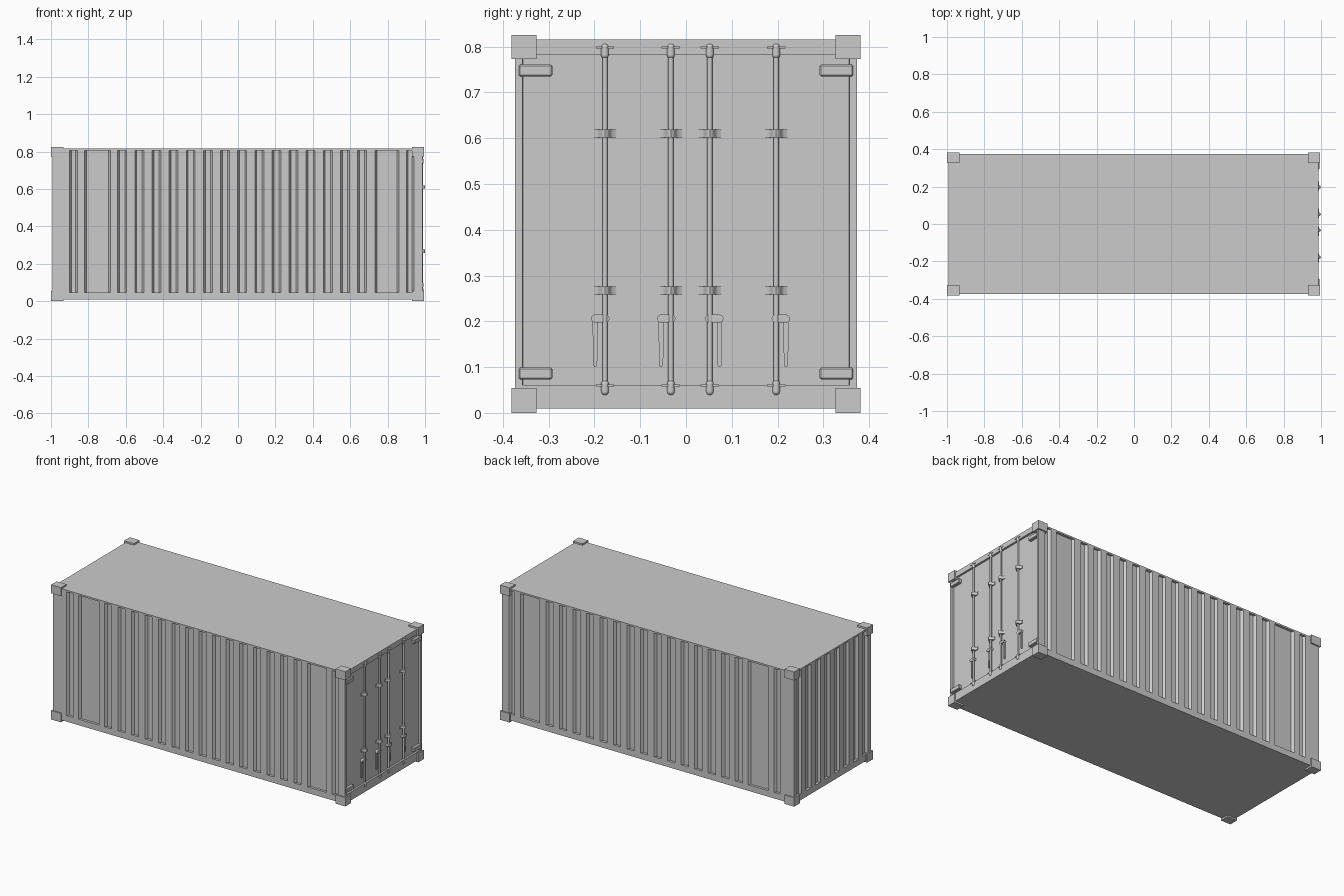
import bpy, bmesh, math
from mathutils import Vector, Matrix

cube = bpy.data.objects.get("Cube")
if cube:
    bpy.data.objects.remove(cube, do_unlink=True)

grey = bpy.data.materials.new("container_grey")
grey.use_nodes = True
colour = (0.6, 0.6, 0.6, 1)
grey.diffuse_color = colour
grey.node_tree.nodes["Principled BSDF"].inputs["Base Color"].default_value = colour

X0, X1, Y, Z0, Z1 = -0.992, 0.986, 0.373, 0.01, 0.815
DOOR_X = 0.974
ROD_X = 0.984


def finish(bm, name, smooth=False):
    bmesh.ops.recalc_face_normals(bm, faces=bm.faces)
    mesh = bpy.data.meshes.new(name)
    bm.to_mesh(mesh)
    bm.free()
    obj = bpy.data.objects.new(name, mesh)
    bpy.context.collection.objects.link(obj)
    mesh.materials.append(grey)
    if smooth:
        bpy.ops.object.select_all(action='DESELECT')
        obj.select_set(True)
        bpy.context.view_layer.objects.active = obj
        bpy.ops.object.shade_smooth_by_angle(angle=math.radians(40))
    return obj


def add_box(bm, lo, hi):
    lo, hi = Vector(lo), Vector(hi)
    m = Matrix.Translation((lo + hi) / 2) @ Matrix.Diagonal((*(hi - lo), 1))
    return bmesh.ops.create_cube(bm, size=1, matrix=m)["verts"]


def box(name, lo, hi, bevel=0):
    bm = bmesh.new()
    add_box(bm, lo, hi)
    if bevel:
        bmesh.ops.bevel(bm, geom=bm.edges[:], offset=bevel, segments=1, affect='EDGES')
    return finish(bm, name)


def prism(bm, outline, direction):
    """Extrude a closed outline along a vector."""
    face = bm.faces.new([bm.verts.new(p) for p in outline])
    new = bmesh.ops.extrude_face_region(bm, geom=[face])["geom"]
    bmesh.ops.translate(bm, vec=direction,
                        verts=[v for v in new if isinstance(v, bmesh.types.BMVert)])


def recess(bm, normal, axis, spans, zlo, zhi, slope, depth):
    """Cut one wall into cells and sink those lying inside the spans."""
    normal = Vector(normal)

    def wall():
        bm.normal_update()
        return [f for f in bm.faces if f.normal.dot(normal) > 0.99]

    cuts = [(2, zlo), (2, zhi)] + [(axis, u) for s in spans for u in s]
    for ax, value in cuts:
        co, no = Vector(), Vector()
        co[ax], no[ax] = value, 1
        faces = wall()
        edges = {e for f in faces for e in f.edges}
        verts = {v for f in faces for v in f.verts}
        bmesh.ops.bisect_plane(bm, geom=faces + list(edges) + list(verts),
                               plane_co=co, plane_no=no, dist=1e-5)
    picked = []
    for f in wall():
        c = f.calc_center_median()
        if zlo < c.z < zhi and any(a < c[axis] < b for a, b in spans):
            picked.append(f)
    bmesh.ops.inset_individual(bm, faces=picked, thickness=slope, depth=-depth,
                               use_even_offset=True)
    # Keep groove ends square
    for f in picked:
        for v in f.verts:
            v.co.z = zlo if v.co.z < (zlo + zhi) / 2 else zhi


# Corrugated body with recessed door opening
bm = bmesh.new()
add_box(bm, (X0, -Y, Z0), (X1, Y, Z1))
bm.normal_update()
side = [(-0.9, -0.858), (-0.82, -0.682), (0.732, 0.86), (0.9, 0.94)]
side += [(-0.643 + i * 0.0916, -0.595 + i * 0.0916) for i in range(15)]
end = [(i * 0.0916 - 0.024, i * 0.0916 + 0.024) for i in (n - 3.5 for n in range(8))]
for sign in (-1, 1):
    recess(bm, (0, sign, 0), 0, side, 0.047, 0.805, 0.01, 0.015)
recess(bm, (-1, 0, 0), 1, end, 0.047, 0.805, 0.01, 0.015)
recess(bm, (1, 0, 0), 1, [(-0.357, 0.357)], 0.061, 0.783, 0.001, X1 - DOOR_X)
finish(bm, "body")

# Corner castings
for xn, xa, xb in (("rear", -1, -0.934), ("door", 0.929, 0.994)):
    for yn, ya, yb in (("right", -0.381, -0.326), ("left", 0.326, 0.381)):
        for zn, za, zb in (("bottom", 0, 0.054), ("top", 0.773, 0.825)):
            box(f"corner_{xn}_{yn}_{zn}", (xa, ya, za), (xb, yb, zb))

# Door hinges
for yn, sy in (("right", -1), ("left", 1)):
    for zn, z in (("bottom", 0.086), ("top", 0.748)):
        a, b = sorted((sy * 0.292, sy * 0.365))
        box(f"hinge_{yn}_{zn}", (DOOR_X - 0.005, a, z - 0.013),
            (0.992, b, z + 0.013), 0.003)


def cylinder(bm, y, zlo, zhi, radius):
    m = Matrix.Translation((ROD_X, y, (zlo + zhi) / 2))
    bmesh.ops.create_cone(bm, cap_ends=True, segments=16, radius1=radius,
                          radius2=radius, depth=zhi - zlo, matrix=m)


# Locking rods with end cams, brackets and handles
half = [(0.025, 0.003), (0.016, 0.006), (0.011, 0.012), (0.009, 0.019), (0.005, 0.024)]
saddle = half + [(0, 0.026)] + [(-y, x) for y, x in reversed(half)]
saddle += [(-0.025, -0.002), (0.025, -0.002)]

for n, (y, s) in enumerate(((-0.177, -1), (-0.033, -1), (0.052, 1), (0.197, 1)), 1):
    bm = bmesh.new()
    cylinder(bm, y, 0.05, 0.798, 0.0058)
    finish(bm, f"lock_rod_{n}", True)

    bm = bmesh.new()
    for z, plate_z in ((0.055, 0.06), (0.79, 0.798)):
        cylinder(bm, y, z - 0.008, z + 0.008, 0.0085)
        for tip in (-0.008, 0.008):
            bmesh.ops.create_uvsphere(bm, u_segments=16, v_segments=8, radius=0.0085,
                                      matrix=Matrix.Translation((ROD_X, y, z + tip)))
        add_box(bm, (DOOR_X, y - 0.02, plate_z - 0.002), (0.99, y + 0.02, plate_z + 0.002))
    finish(bm, f"rod_cams_{n}", True)

    bm = bmesh.new()
    for z in (0.267, 0.61):
        prism(bm, [(DOOR_X + x, y + dy, z - 0.009) for dy, x in saddle], (0, 0, 0.018))
    finish(bm, f"rod_brackets_{n}", True)

    # Rounded clasp
    bm = bmesh.new()
    outline = []
    for cy, start in ((0.021, -90), (-0.001, 90)):
        for k in range(7):
            a = math.radians(start + k * 30)
            outline.append((DOOR_X - 0.002, y + s * (cy + 0.009 * math.cos(a)),
                            0.206 + 0.009 * math.sin(a)))
    prism(bm, outline, (0.016, 0, 0))
    finish(bm, f"handle_clasp_{n}", True)

    # Tapered hanging lever
    bm = bmesh.new()
    lever = [(0.015, 0.205), (0.027, 0.205), (0.026, 0.104), (0.023, 0.1),
             (0.02, 0.1), (0.017, 0.104)]
    prism(bm, [(DOOR_X - 0.002, y + s * dy, z) for dy, z in lever], (0.009, 0, 0))
    finish(bm, f"handle_lever_{n}")
